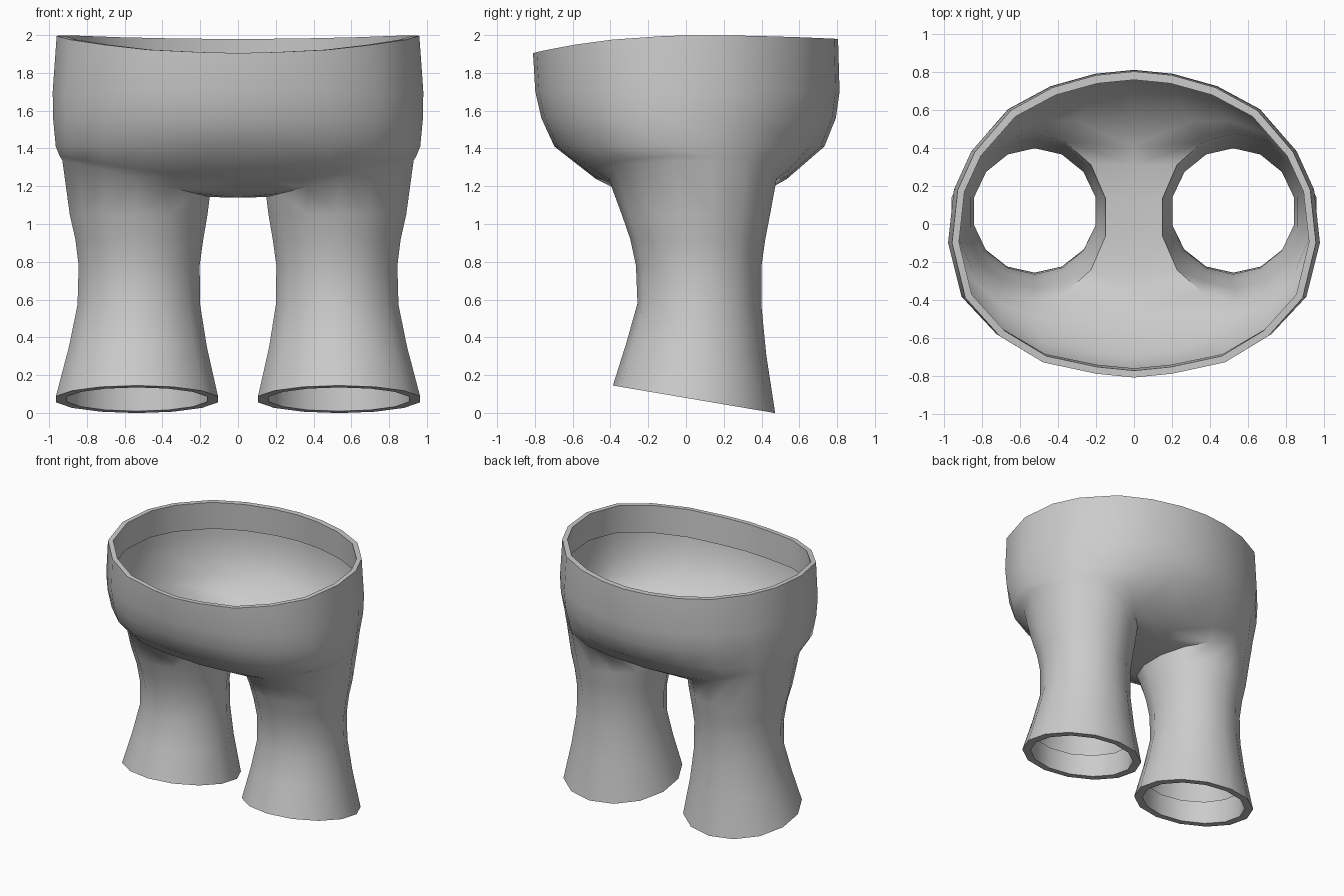
import bpy, bmesh, math
from mathutils import Vector

if "Cube" in bpy.data.objects:
    bpy.data.objects.remove(bpy.data.objects["Cube"])

cloth = bpy.data.materials.new("grey_cloth")
cloth.diffuse_color = (0.6, 0.6, 0.6, 1)
cloth.use_nodes = True
cloth.node_tree.nodes["Principled BSDF"].inputs["Base Color"].default_value = cloth.diffuse_color

bm = bmesh.new()


def add_ring(points):
    return [bm.verts.new(p) for p in points]


def bridge(a, b, closed=False):
    n = len(a)
    for i in range(n if closed else n - 1):
        j = (i + 1) % n
        bm.faces.new((a[i], a[j], b[j], b[i]))


# Half outline of the waist, from front centre round to back centre
outline = [(0, -.81), (.2, -.79), (.48, -.73), (.71, -.59), (.89, -.39), (.96, -.1),
           (.93, .18), (.84, .38), (.65, .6), (.43, .72), (.2, .785), (0, .805)]


def waist_ring(sx, sf, sb, z=None, drop=0.0):
    pts = []
    for x, y in outline:
        # the waist edge dips towards the front
        h = z if z else 2 - .095 * max(0, (.15 - y) / .96) ** 2.4 - .02 * max(0, y / .8) ** 2 - drop
        pts.append(Vector((x * sx, y * (sf if y < 0 else sb), h)))
    return pts


def leg_ring(z, x_in, x_out, y_front, y_back, tilt=0.0, inset=0.0):
    cx, cy = (x_in + x_out) / 2, (y_front + y_back) / 2
    rx, ry = (x_out - x_in) / 2 - inset, (y_back - y_front) / 2 - inset
    pts = []
    for i in range(14):
        a = 2 * math.pi * (i - 1) / 14
        x, y = cx + rx * math.sin(a), cy - ry * math.cos(a)
        pts.append(Vector((x, y, z - tilt * (y - cy))))
    return pts


# Top of the leg, rising towards the outer hip
leg_top = leg_ring(1.14, .14, .94, -.41, .48)
for p in leg_top:
    p.z = 1.14 + .2 * (p.x - .14) / .8

# Lower hip ends at the leg outside and at the crotch on the centre line
hip_end = [Vector((0, -.34, 1.17))] + leg_top[:10] + [Vector((0, .41, 1.17))]
hip = waist_ring(1.005, .86, .91, 1.41)
under = []
for p, q in zip(hip, hip_end):
    r = p.lerp(q, .62)
    r.z = p.z + (q.z - p.z) * .72
    under.append(r)

# Waist lining, rim, hips and belly
body = [add_ring(p) for p in (
    waist_ring(.975, .94, .965, drop=.22), waist_ring(.962, .955, .945),
    waist_ring(1, 1, 1), waist_ring(1.022, .985, 1.01, 1.7),
    waist_ring(1.02, .945, .985, 1.56), hip, under)]
for a, b in zip(body, body[1:]):
    bridge(a, b)

# Crotch strip
leg = add_ring(leg_top)
front, back = bm.verts.new(hip_end[0]), bm.verts.new(hip_end[-1])
bridge(body[-1], [front] + leg[:10] + [back])
inner = [leg[i] for i in (13, 12, 11, 10)]
middle = [bm.verts.new((0, v.co.y, 1.14)) for v in inner]
bridge([front] + middle + [back], [leg[0]] + inner + [leg[9]])

# Leg, cuff rim and cuff lining
rings = [leg] + [add_ring(leg_ring(*r)) for r in (
    (1.05, .152, .9, -.34, .445), (.92, .175, .87, -.295, .42),
    (.78, .195, .852, -.265, .4), (.57, .192, .858, -.257, .4, .03),
    (.34, .155, .905, -.315, .425, .09),
    (.072, .095, .975, -.387, .472, .17),
    (.072, .095, .975, -.387, .472, .17, .06),
    (.26, .14, .92, -.33, .437, .11, .012))]
for a, b in zip(rings, rings[1:]):
    bridge(a, b, True)

bmesh.ops.recalc_face_normals(bm, faces=bm.faces)
# Make sure the outer hip faces outward
bm.faces.ensure_lookup_table()
probe = max(bm.faces, key=lambda f: f.calc_center_median().x)
if probe.normal.x < 0:
    bmesh.ops.reverse_faces(bm, faces=bm.faces)

mesh = bpy.data.meshes.new("trousers")
bm.to_mesh(mesh)
bm.free()
trousers = bpy.data.objects.new("trousers", mesh)
bpy.context.collection.objects.link(trousers)
mesh.materials.append(cloth)

mirror = trousers.modifiers.new("mirror", 'MIRROR')
mirror.use_clip = True
bpy.context.view_layer.objects.active = trousers
trousers.select_set(True)
bpy.ops.object.modifier_apply(modifier="mirror")
bpy.ops.object.shade_smooth_by_angle(angle=math.radians(50))
